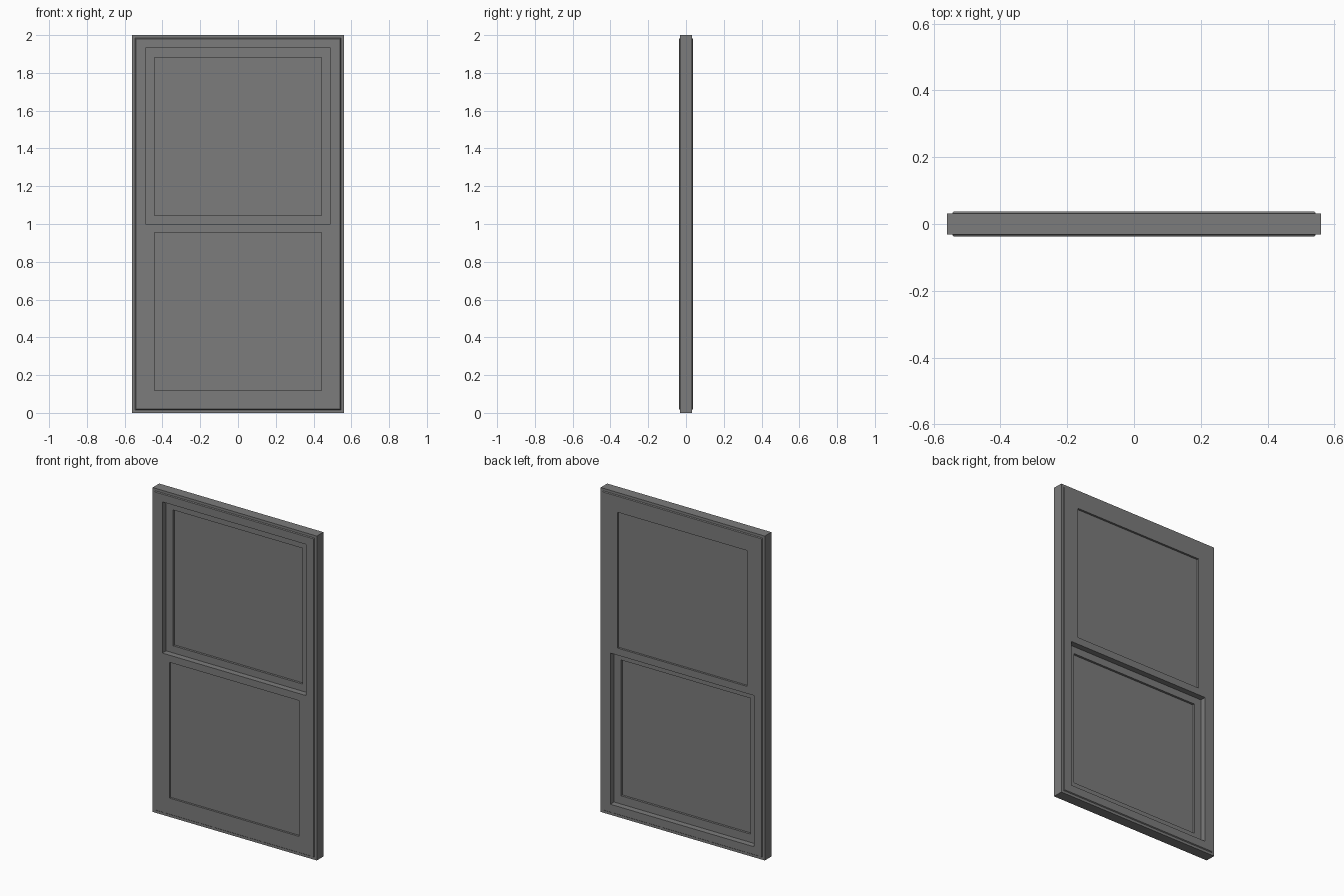
import bpy
import bmesh

cube = bpy.data.objects.get("Cube")
if cube:
    bpy.data.objects.remove(cube, do_unlink=True)

HALF_W, HEIGHT = 0.56, 2.0
BODY_Y, FACE_Y = 0.032, 0.0375      # half depth of the body and raised faces
SASH_W, SASH_LOW, MID = 0.49, 0.068, 1.0
PANE_W, PANE_LOW, PANE_HIGH = 0.442, 0.119, 0.956
WEB = 0.001                         # sashes overlap slightly at the middle

grey = bpy.data.materials.new("dark grey")
grey.use_nodes = True
colour = (0.2, 0.2, 0.2, 1)
grey.diffuse_color = colour
grey.node_tree.nodes["Principled BSDF"].inputs["Base Color"].default_value = colour


def make_object(name, bm):
    bmesh.ops.recalc_face_normals(bm, faces=bm.faces)
    mesh = bpy.data.meshes.new(name)
    bm.to_mesh(mesh)
    bm.free()
    mesh.materials.append(grey)
    obj = bpy.data.objects.new(name, mesh)
    bpy.context.scene.collection.objects.link(obj)
    return obj


def loft(name, sections):
    """Solid through upright rectangles, each (half width, z low, z high, y)."""
    bm = bmesh.new()
    rings = [[bm.verts.new(p) for p in ((-w, y, lo), (w, y, lo), (w, y, hi), (-w, y, hi))]
             for w, lo, hi, y in sections]
    for a, b in zip(rings, rings[1:]):
        for i in range(4):
            j = (i + 1) % 4
            bm.faces.new((a[i], a[j], b[j], b[i]))
    bm.faces.new(rings[0])
    bm.faces.new(rings[-1])
    return make_object(name, bm)


def box(name, half_w, low, high, y0, y1):
    return loft(name, [(half_w, low, high, y0), (half_w, low, high, y1)])


def cut(target, cutter):
    cutter.hide_render = True
    mod = target.modifiers.new("opening", 'BOOLEAN')
    mod.operation = 'DIFFERENCE'
    mod.solver = 'EXACT'
    mod.object = cutter
    graph = bpy.context.evaluated_depsgraph_get()
    graph.update()
    result = bpy.data.meshes.new_from_object(target.evaluated_get(graph))
    target.modifiers.clear()
    target.data = result
    bpy.data.objects.remove(cutter, do_unlink=True)


# Frame slab with a chamfered raised face on front and back
half_profile = [(0.02, FACE_Y), (0.016, BODY_Y), (0.0, BODY_Y)]
profile = [(i, -y) for i, y in half_profile] + [(i, y) for i, y in reversed(half_profile)]
frame = loft("window_frame", [(HALF_W - i, i, HEIGHT - i, y) for i, y in profile])

# Each sash: recess on one side, glass opening, and a pane set mid-sash.
# The upper sash sits at the back, the lower one is its half-turn at the front.
for name, side in (("upper", 1), ("lower", -1)):
    def flip(a, b):
        return (HEIGHT - b, HEIGHT - a) if side > 0 else (a, b)

    cut(frame, box("recess_cutter", SASH_W, *flip(SASH_LOW, MID), -side * 0.1, -side * WEB))
    low, high = flip(PANE_LOW, PANE_HIGH)
    cut(frame, box("glass_cutter", PANE_W, low, high, -0.1, 0.1))
    box(name + "_pane", PANE_W, low, high, side * 0.0125, side * 0.025)

frame.data.name = "window_frame"
